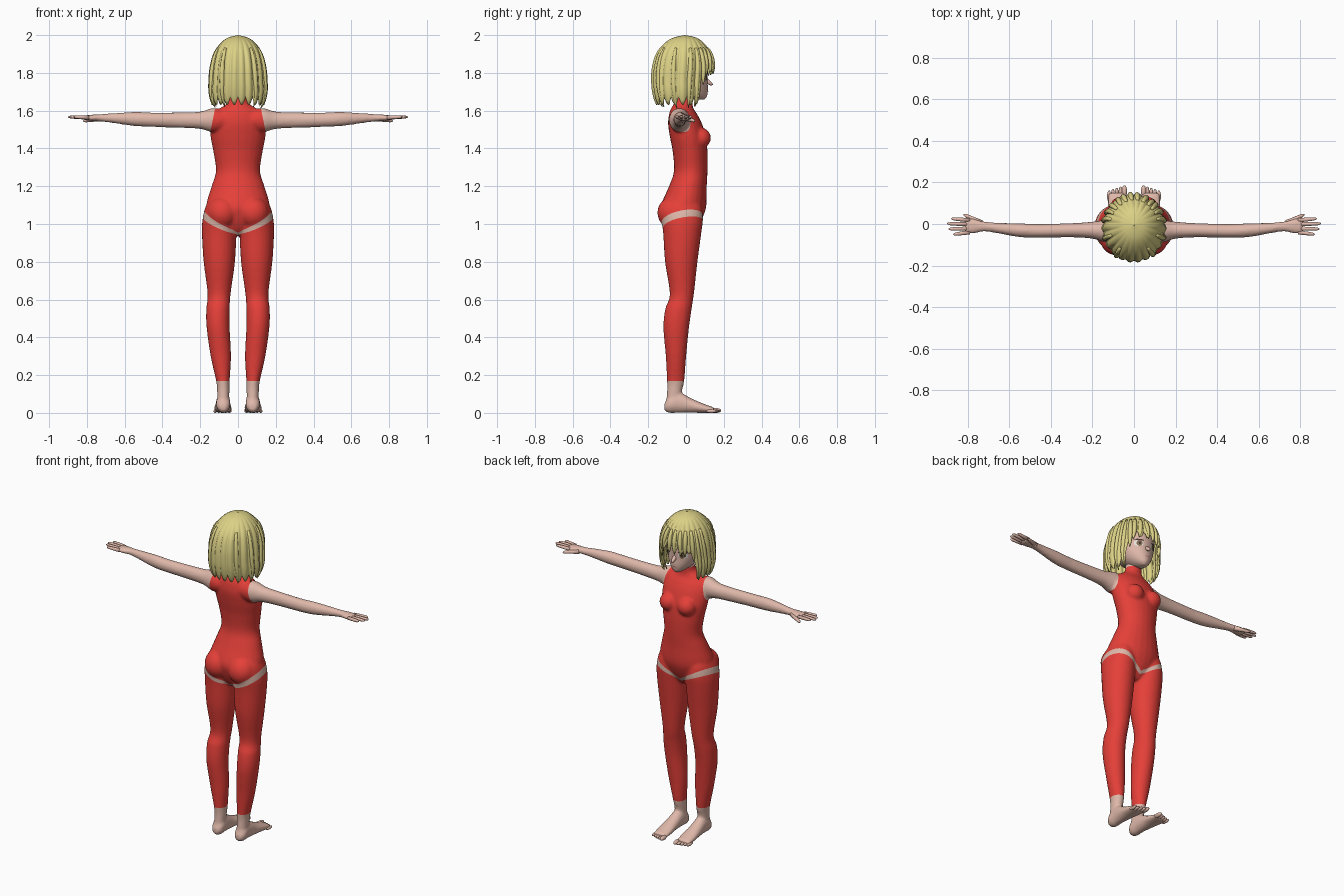
import bpy, bmesh, math, random
from mathutils import Vector

random.seed(4)
if "Cube" in bpy.data.objects:
    bpy.data.objects.remove(bpy.data.objects["Cube"])


def material(name, r, g, b):
    m = bpy.data.materials.new(name)
    m.use_nodes = True
    m.diffuse_color = (r, g, b, 1)
    node = next(n for n in m.node_tree.nodes if n.type == "BSDF_PRINCIPLED")
    node.inputs["Base Color"].default_value = (r, g, b, 1)
    node.inputs["Roughness"].default_value = 0.7
    return m


SKIN = material("skin", 0.74, 0.48, 0.40)
RED = material("red_fabric", 0.78, 0.05, 0.04)
BLOND = material("blond_hair", 0.72, 0.64, 0.24)
WHITE = material("eye_white", 0.8, 0.78, 0.74)
BROWN = material("iris_brown", 0.25, 0.16, 0.09)
DARK = material("lash_dark", 0.06, 0.035, 0.03)
LIP = material("lip_pink", 0.5, 0.2, 0.17)


def finish(name, bm, *mats):
    bmesh.ops.recalc_face_normals(bm, faces=bm.faces)
    mesh = bpy.data.meshes.new(name)
    bm.to_mesh(mesh)
    bm.free()
    for m in mats:
        mesh.materials.append(m)
    for p in mesh.polygons:
        p.use_smooth = True
    ob = bpy.data.objects.new(name, mesh)
    bpy.context.collection.objects.link(ob)
    return ob


def dense(rows, n=6):
    """Smooth spline through rows of (position, centre, radius, centre, radius)."""
    out = []
    for i in range(len(rows) - 1):
        a, b = rows[max(i - 1, 0)], rows[i]
        c, d = rows[i + 1], rows[min(i + 2, len(rows) - 1)]
        for k in range(n):
            t = k / n
            out.append([q + t * (r - p) / 2 + t * t * (2 * p - 5 * q + 4 * r - s) / 2
                        + t ** 3 * (3 * q - p - 3 * r + s) / 2
                        for p, q, r, s in zip(a, b, c, d)])
    return out + [list(rows[-1])]


def at(rows, t):
    for a, b in zip(rows, rows[1:]):
        if t <= b[0]:
            f = max(0, (t - a[0]) / (b[0] - a[0]))
            return [p + f * (q - p) for p, q in zip(a, b)]
    return rows[-1]


def skin_rings(bm, rings):
    vs = [[bm.verts.new(p) for p in ring] for ring in rings]
    for a, b in zip(vs, vs[1:]):
        for i in range(len(a)):
            j = (i + 1) % len(a)
            bm.faces.new((a[i], a[j], b[j], b[i]))
    bm.faces.new(vs[0])
    bm.faces.new(vs[-1])


def loft(bm, rows, axis="z", side=1, n=24):
    rings = []
    for t, c1, r1, c2, r2 in dense(rows):
        ring = []
        for i in range(n):
            a = math.tau * i / n
            u, v = c1 + r1 * math.cos(a), c2 + r2 * math.sin(a)
            x, y, z = {"z": (u, v, t), "x": (t, u, v), "y": (u, t, v)}[axis]
            ring.append((side * x, y, z))
        rings.append(ring)
    skin_rings(bm, rings)


def tube(bm, path, radii, n=10):
    rings = []
    for i, p in enumerate(path):
        d = (path[min(i + 1, len(path) - 1)] - path[max(i - 1, 0)]).normalized()
        u = d.cross(Vector((0.1, 0.3, 1))).normalized()
        v = d.cross(u)
        rings.append([p + radii[i] * (u * math.cos(k * math.tau / n) + v * math.sin(k * math.tau / n))
                      for k in range(n)])
    skin_rings(bm, rings)


def ball(bm, centre, size):
    new = bmesh.ops.create_uvsphere(bm, u_segments=20, v_segments=12, radius=1)["verts"]
    bmesh.ops.scale(bm, vec=size, verts=new)
    bmesh.ops.translate(bm, vec=centre, verts=new)


# Body volumes, later fused into one skin
TORSO = [(.94, 0, .03, -.02, .05), (.98, 0, .09, -.02, .08), (1.04, 0, .15, -.017, .108),
         (1.1, 0, .168, -.012, .12), (1.2, 0, .14, .01, .1), (1.28, 0, .117, .025, .089),
         (1.38, 0, .13, .022, .092), (1.46, 0, .145, .01, .095), (1.53, 0, .145, -.005, .09),
         (1.58, 0, .13, -.015, .075), (1.61, 0, .1, -.02, .06), (1.635, 0, .062, -.015, .05),
         (1.66, 0, .048, -.008, .045), (1.72, 0, .045, 0, .043)]
LEG = [(.04, .078, .03, -.07, .038), (.12, .078, .033, -.06, .04), (.17, .08, .036, -.055, .046),
       (.3, .091, .054, -.053, .054), (.45, .105, .061, -.052, .068), (.55, .106, .062, -.04, .07),
       (.63, .1, .061, -.022, .064), (.8, .099, .083, -.025, .086), (.95, .1, .091, -.02, .101),
       (1.03, .1, .087, -.02, .11), (1.1, .1, .068, -.02, .1), (1.15, .09, .04, -.01, .06)]
FOOT = [(-.115, .078, .018, .03, .018), (-.09, .078, .036, .043, .043), (-.04, .078, .037, .055, .055),
        (.03, .08, .041, .038, .038), (.09, .08, .047, .025, .025), (.15, .08, .045, .014, .014)]
ARM = [(.06, -.035, .05, 1.55, .05), (.13, -.035, .055, 1.55, .064), (.2, -.03, .041, 1.549, .046),
       (.3, -.03, .034, 1.55, .041), (.45, -.033, .033, 1.552, .038), (.55, -.03, .033, 1.556, .037),
       (.65, -.02, .026, 1.56, .027), (.72, -.012, .024, 1.562, .02), (.77, -.01, .036, 1.562, .017),
       (.815, -.012, .038, 1.562, .012)]
bm = bmesh.new()
loft(bm, TORSO)
for s in (1, -1):
    loft(bm, LEG, "z", s)
    loft(bm, FOOT, "y", s)
    loft(bm, ARM, "x", s)
    ball(bm, (s * .062, .078, 1.455), (.055, .054, .055))
    ball(bm, (s * .082, -.07, 1.06), (.082, .082, .085))
bmesh.ops.recalc_face_normals(bm, faces=bm.faces)
body = finish("body", bm)
remesh = body.modifiers.new("fuse", "REMESH")
remesh.mode, remesh.voxel_size = "VOXEL", 0.008
relax = body.modifiers.new("relax", "SMOOTH")
relax.factor, relax.iterations = 0.5, 5
fused = bpy.data.meshes.new_from_object(body.evaluated_get(bpy.context.evaluated_depsgraph_get()))
bpy.data.objects.remove(body)

# Cut the suit and stocking edges cleanly, then colour by region
bm = bmesh.new()
bm.from_mesh(fused)
cuts = [((0, 0, .17), (0, 0, 1)), ((0, 0, 1.67), (0, 0, 1))]
for s in (1, -1):
    cuts += [((0, 0, .97), (-.6 * s, -.2, 1)), ((0, 0, .955), (-.45 * s, -.2, 1)),
             ((.12 * s, 0, 1.62), (s, 0, .2))]
for co, no in cuts:
    bmesh.ops.bisect_plane(bm, geom=bm.verts[:] + bm.edges[:] + bm.faces[:], dist=1e-5,
                           plane_co=co, plane_no=Vector(no).normalized())
for f in bm.faces:
    c = f.calc_center_median()
    x, y, z = abs(c.x), c.y, c.z
    stocking = .17 < z < .955 + .45 * x + .2 * y and z < 1.2
    suit = .97 + .6 * x + .2 * y < z < 1.67 and (z < 1.4 or x < .12 + .2 * (1.62 - z))
    f.material_index = int(stocking or suit)
finish("body", bm, SKIN, RED)
bpy.data.meshes.remove(fused)

# Fingers and toes
for s, label in ((1, "left"), (-1, "right")):
    bm = bmesh.new()
    for y, tip_y, tip_x in ((.018, .026, .88), (-.002, .002, .9), (-.022, -.024, .893), (-.04, -.05, .87)):
        a, b = Vector((s * .79, y, 1.563)), Vector((s * tip_x, tip_y, 1.567))
        tube(bm, [a.lerp(b, t) for t in (0, .5, .85, .96, 1)], [.0105, .0095, .008, .005, .001])
    a, b = Vector((s * .735, .005, 1.558)), Vector((s * .82, .046, 1.545))
    tube(bm, [a.lerp(b, t) for t in (0, .5, .85, .96, 1)], [.015, .011, .009, .005, .001])
    finish(label + "_fingers", bm, SKIN)
    bm = bmesh.new()
    for i in range(5):
        r = .013 if i == 0 else .0095
        ball(bm, (s * (.046 + .0185 * i), .158 - .006 * i, r), (r, .028, r))
    finish(label + "_toes", bm, SKIN)

# Head with nose
HEAD = [(1.66, 0, .015, .075, .022), (1.675, 0, .04, .055, .055), (1.71, 0, .075, .02, .096),
        (1.76, 0, .103, 0, .114), (1.82, 0, .118, -.012, .128), (1.88, 0, .117, -.013, .128),
        (1.94, 0, .085, -.012, .092), (1.97, 0, .03, -.012, .035)]
head = dense(HEAD)


def face_y(x, z):
    _, _, rx, yc, ry = at(head, z)
    return yc + ry * math.sqrt(max(0, 1 - (x / rx) ** 2))


bm = bmesh.new()
loft(bm, HEAD, n=40)
tube(bm, [Vector((0, y, z)) for y, z in ((.095, 1.775), (.118, 1.752), (.135, 1.74), (.142, 1.737))],
     [.008, .012, .008, .002])
finish("head", bm, SKIN)


# Painted face plates that follow the head
def plate(name, x, z, rx, rz, lift, mat, n=24):
    bm = bmesh.new()
    rings = []
    for k in (.03, .35, .7, 1):
        pts = [(x + rx * k * math.cos(math.tau * i / n), z + rz * k * math.sin(math.tau * i / n))
               for i in range(n)]
        rings.append([bm.verts.new((u, face_y(u, v) + lift, v)) for u, v in pts])
    bm.faces.new(rings[0])
    for a, b in zip(rings, rings[1:]):
        for i in range(n):
            bm.faces.new((a[i], a[i - 1], b[i - 1], b[i]))
    finish(name, bm, mat)


for s, label in ((1, "left"), (-1, "right")):
    plate(label + "_eye_white", s * .05, 1.778, .024, .02, .003, WHITE)
    plate(label + "_iris", s * .048, 1.778, .015, .019, .005, BROWN)
    plate(label + "_pupil", s * .048, 1.778, .006, .009, .007, DARK)
    plate(label + "_upper_lash", s * .052, 1.798, .026, .004, .007, DARK)
    plate(label + "_eyebrow", s * .05, 1.828, .023, .003, .003, BLOND)
plate("mouth", 0, 1.703, .016, .003, .003, LIP)

# Bobbed hair shell with ridged locks, pointed ends and a short fringe
hair = dense([(1.58, 0, .11, -.012, .11), (1.64, 0, .143, -.017, .147), (1.7, 0, .156, -.019, .162),
              (1.76, 0, .153, -.02, .166), (1.83, 0, .147, -.016, .166), (1.9, 0, .13, -.013, .148),
              (1.95, 0, .1, -.01, .113), (1.985, 0, .057, -.006, .065), (2.0, 0, .001, -.005, .001)])
LOCKS, STEPS, ROWS = 22, 10, 26


def hair_point(a, z, scale=1.0):
    _, _, rx, yc, ry = at(hair, z)
    return Vector((scale * rx * math.sin(a), yc + scale * ry * math.cos(a), z))


def hem(a):
    """Height of the hair ends at an angle measured from the face."""
    f = min(1, max(0, (abs(a) - .78) / .24))
    return 1.805 + f * (1.63 - 1.805)


bm = bmesh.new()
grid = []
for i in range(LOCKS * STEPS):
    a = math.tau * i / (LOCKS * STEPS) - math.pi
    ridge = abs(math.sin(LOCKS * a / 2))
    low = hem(a) + .04 * (1 - ridge)
    col = []
    for k in range(ROWS + 1):
        s = k / ROWS
        col.append(bm.verts.new(hair_point(a, 2 - (2 - low) * s ** 1.6,
                                           1 - .06 * (1 - ridge) * min(1, 2 * s))))
    grid.append(col)
for i, col in enumerate(grid):
    for k in range(ROWS):
        bm.faces.new((grid[i - 1][k], col[k], col[k + 1], grid[i - 1][k + 1]))
bmesh.ops.remove_doubles(bm, verts=bm.verts, dist=1e-4)
shell = finish("hair_bob", bm, BLOND)
thick = shell.modifiers.new("thickness", "SOLIDIFY")
thick.thickness, thick.offset = 0.01, -1

# Loose locks over the shell
bm = bmesh.new()
for a in (-1.3, -1.05, -.85, -.6, -.35, -.1, .15, .4, .65, .85, 1.05, 1.3, 1.9, -1.9, 2.5, -2.5):
    low = hem(a) - random.uniform(0, .022)
    ts = [k / 12 for k in range(13)]
    drift = random.uniform(-.08, .08)
    path = [hair_point(a + drift * t, 1.93 - (1.93 - low) * t, .965) for t in ts]
    tube(bm, path, [.0135 * math.sin(math.pi * (.12 + .87 * t)) ** .6 for t in ts])
finish("hair_locks", bm, BLOND)
